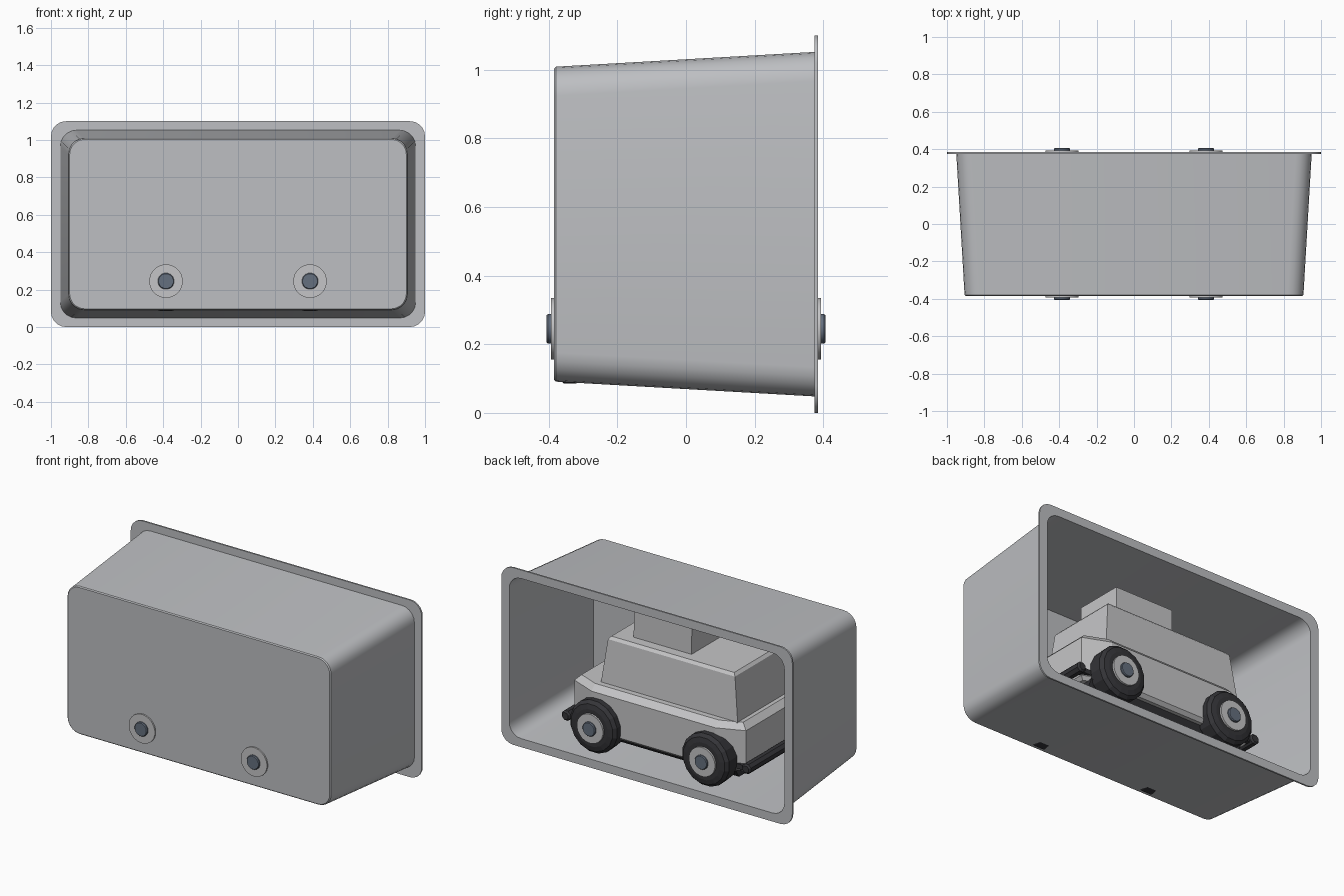
import bpy, bmesh, math

if "Cube" in bpy.data.objects:
    bpy.data.objects.remove(bpy.data.objects["Cube"])


def material(name, rgb):
    m = bpy.data.materials.new(name)
    m.diffuse_color = (*rgb, 1)
    m.use_nodes = True
    m.node_tree.nodes["Principled BSDF"].inputs["Base Color"].default_value = m.diffuse_color
    return m


GREY = material("light grey", (0.51, 0.52, 0.54))
PALE = material("pale grey", (0.56, 0.56, 0.57))
DARK = material("tyre black", (0.035, 0.035, 0.04))
STEEL = material("blue grey", (0.13, 0.16, 0.21))


def loft(name, rings, mat, smooth=True):
    """Skin a closed solid through rings of equal point count."""
    bm = bmesh.new()
    loops = [[bm.verts.new(p) for p in ring] for ring in rings]
    n = len(loops[0])
    for a, b in zip(loops, loops[1:]):
        for i in range(n):
            j = (i + 1) % n
            bm.faces.new((a[i], a[j], b[j], b[i]))
    bm.faces.new(loops[0])
    bm.faces.new(loops[-1][::-1])
    bmesh.ops.recalc_face_normals(bm, faces=bm.faces[:])
    me = bpy.data.meshes.new(name)
    bm.to_mesh(me)
    bm.free()
    me.materials.append(mat)
    ob = bpy.data.objects.new(name, me)
    bpy.context.collection.objects.link(ob)
    if smooth:
        bpy.ops.object.select_all(action='DESELECT')
        bpy.context.view_layer.objects.active = ob
        ob.select_set(True)
        bpy.ops.object.shade_smooth_by_angle(angle=math.radians(30))
    return ob


def rounded(y, hx, hz, r, zc=0.55, steps=5):
    """Rounded rectangle standing in the xz plane."""
    pts = []
    for q, (sx, sz) in enumerate(((1, 1), (-1, 1), (-1, -1), (1, -1))):
        for k in range(steps + 1):
            a = math.pi / 2 * (q + k / steps)
            pts.append((sx * (hx - r) + r * math.cos(a), y,
                        zc + sz * (hz - r) + r * math.sin(a)))
    return pts


def rect(z, x0, x1, hy):
    return [(x0, -hy, z), (x1, -hy, z), (x1, hy, z), (x0, hy, z)]


def octagon(z, inset):
    """Body outline with tapered corners."""
    ex, ey, cx, cy = 0.59 - inset, 0.253 - inset * 0.6, 0.425, 0.32 - inset
    return [(ex, -ey, z), (ex, ey, z), (cx, cy, z), (-cx, cy, z),
            (-ex, ey, z), (-ex, -ey, z), (-cx, -cy, z), (cx, -cy, z)]


def turned(name, x, z, profile, sides, mat, smooth=True):
    """Solid turned about an axis parallel to y; profile is (y, radius)."""
    rings = []
    for y, r in profile:
        rings.append([(x + r * math.cos(2 * math.pi * (i + .5) / sides), y,
                       z + r * math.sin(2 * math.pi * (i + .5) / sides))
                      for i in range(sides)])
    return loft(name, rings, mat, smooth)


# Open tub with a flange around its back rim
T = 0.005
loft("tub", [
    rounded(-0.385, 0.900, 0.453, 0.080),
    rounded(-0.379, 0.906, 0.459, 0.085),
    rounded(0.375, 0.950, 0.502, 0.085),
    rounded(0.375, 1.000, 0.550, 0.080),
    rounded(0.385, 1.000, 0.550, 0.080),
    rounded(0.385, 0.950 - T, 0.502 - T, 0.080),
    rounded(-0.379, 0.906 - T, 0.459 - T, 0.080),
], GREY)

# Vehicle body, cabin and roof box
loft("body", [octagon(0.18, 0.02), octagon(0.20, 0), octagon(0.44, 0),
              octagon(0.475, 0.035)], PALE, False)
loft("cabin", [rect(0.47, -0.53, 0.41, 0.25), rect(0.74, -0.495, 0.378, 0.226),
               rect(0.757, -0.48, 0.364, 0.212)], PALE, False)
loft("roof_box", [rect(0.75, -0.145, 0.253, 0.152),
                  rect(0.93, -0.145, 0.253, 0.150)], PALE, False)

# Dark chassis under the body
loft("chassis", [rect(0.14, -0.54, 0.54, 0.25), rect(0.185, -0.54, 0.54, 0.28)],
     DARK, False)

# Bumpers with their mounts
for side, end in ((1, "front"), (-1, "rear")):
    x = 0.62 * side
    turned(end + "_bumper", x, 0.225,
           [(-0.30, 0.022), (-0.29, 0.032), (0.29, 0.032), (0.30, 0.022)], 8, DARK)
    for s in (1, -1):
        mount = loft(end + "_bumper_mount",
                     [rect(0.205, min(x, x - .09 * side), max(x, x - .09 * side), 0.02),
                      rect(0.235, min(x, x - .09 * side), max(x, x - .09 * side), 0.02)],
                     DARK, False)
        mount.location.y = 0.26 * s

# Wheels: tyre, rim disc and hub, on shared axles
for x in (0.385, -0.385):
    turned("axle", x, 0.245, [(-0.27, 0.025), (0.27, 0.025)], 12, DARK)
    for s in (1, -1):
        turned("tyre", x, 0.245,
               [(s * 0.25, 0.125), (s * 0.27, 0.160), (s * 0.355, 0.163),
                (s * 0.375, 0.145), (s * 0.382, 0.115)], 16, DARK, False)
        turned("rim", x, 0.245, [(s * 0.36, 0.09), (s * 0.394, 0.09)], 24, PALE)
        turned("hub", x, 0.245,
               [(s * 0.37, 0.044), (s * 0.402, 0.044), (s * 0.407, 0.040)], 16, STEEL)
